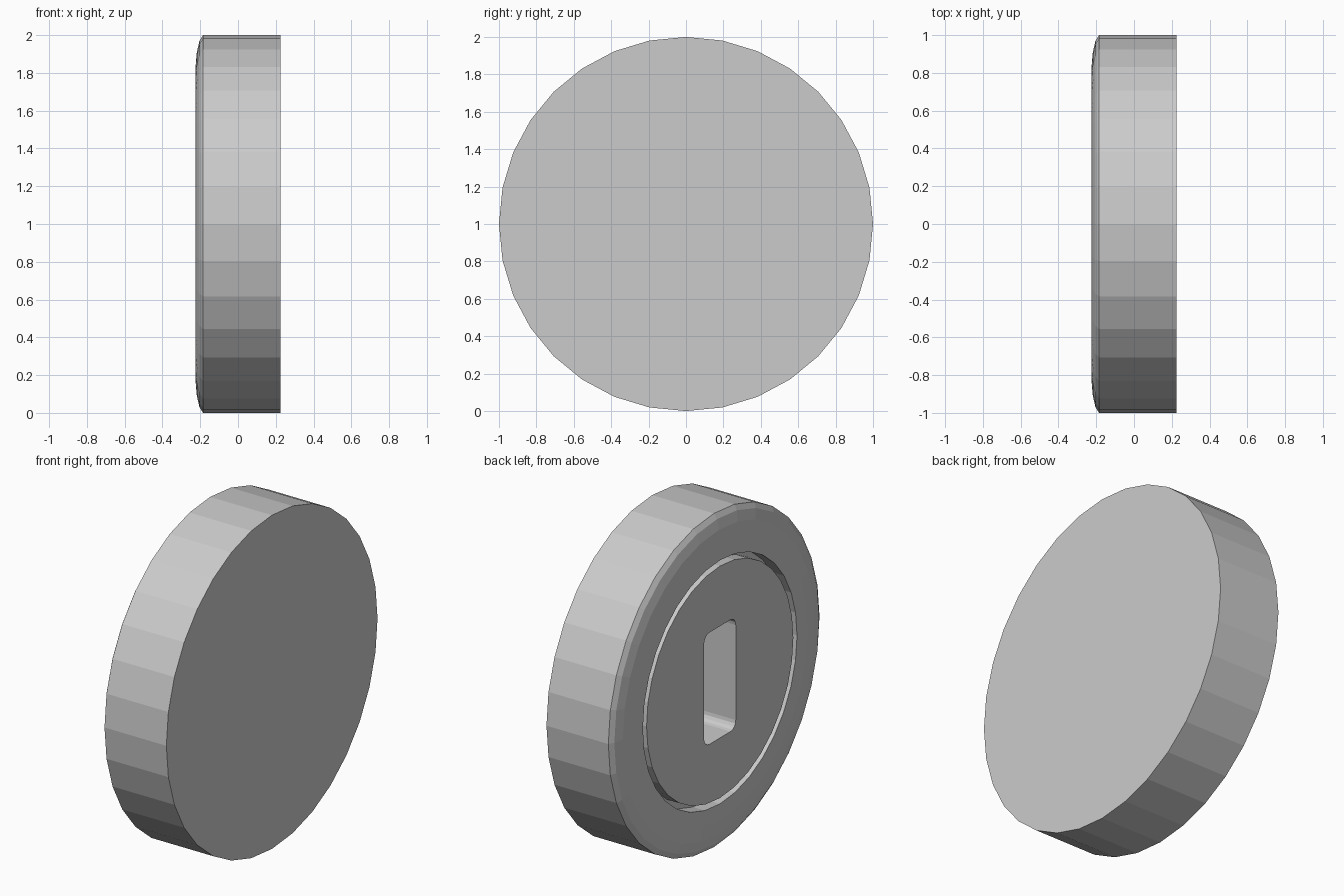
import bpy, bmesh
from math import sin, cos, pi

if "Cube" in bpy.data.objects:
    bpy.data.objects.remove(bpy.data.objects["Cube"])

SIDES = 32
FACE = -0.225   # x of the detailed side


def finish(name, bm):
    bmesh.ops.recalc_face_normals(bm, faces=bm.faces)
    mesh = bpy.data.meshes.new(name)
    bm.to_mesh(mesh)
    bm.free()
    obj = bpy.data.objects.new(name, mesh)
    bpy.context.collection.objects.link(obj)
    return obj


def loft(name, loops):
    """Skin a list of equal-length point loops and cap both ends."""
    bm = bmesh.new()
    rings = [[bm.verts.new(p) for p in loop] for loop in loops]
    for a, b in zip(rings, rings[1:]):
        n = len(a)
        for i in range(n):
            j = (i + 1) % n
            bm.faces.new((a[i], a[j], b[j], b[i]))
    bm.faces.new(rings[0])
    bm.faces.new(rings[-1])
    return finish(name, bm)


def circle(x, r):
    return [(x, r * cos(2 * pi * i / SIDES), 1 + r * sin(2 * pi * i / SIDES))
            for i in range(SIDES)]


def rounded_slot(x, half_w, half_h, r, steps=4):
    pts = []
    for q, (sy, sz) in enumerate([(1, 1), (-1, 1), (-1, -1), (1, -1)]):
        for k in range(steps + 1):
            a = (q + k / steps) * pi / 2
            pts.append((x, sy * (half_w - r) + r * cos(a),
                        1 + sz * (half_h - r) + r * sin(a)))
    return pts


# Disc: flat back, straight rim, rounded front edge, ring groove, flush hub
profile = [(0.225, 1.0), (-0.185, 1.0), (-0.204, 0.97), (-0.218, 0.91),
           (FACE, 0.83), (FACE, 0.73), (FACE + 0.08, 0.73),
           (FACE + 0.08, 0.695), (FACE, 0.695)]
disc = loft("disc_body", [circle(x, r) for x, r in profile])

# Blind upright slot in the middle of the hub
cutter = loft("slot_cutter", [rounded_slot(x, 0.15, 0.335, 0.05)
                              for x in (FACE - 0.1, FACE + 0.27)])
cutter.hide_render = True
cutter.hide_viewport = True
cut = disc.modifiers.new("slot", 'BOOLEAN')
cut.operation = 'DIFFERENCE'
cut.solver = 'EXACT'
cut.object = cutter
